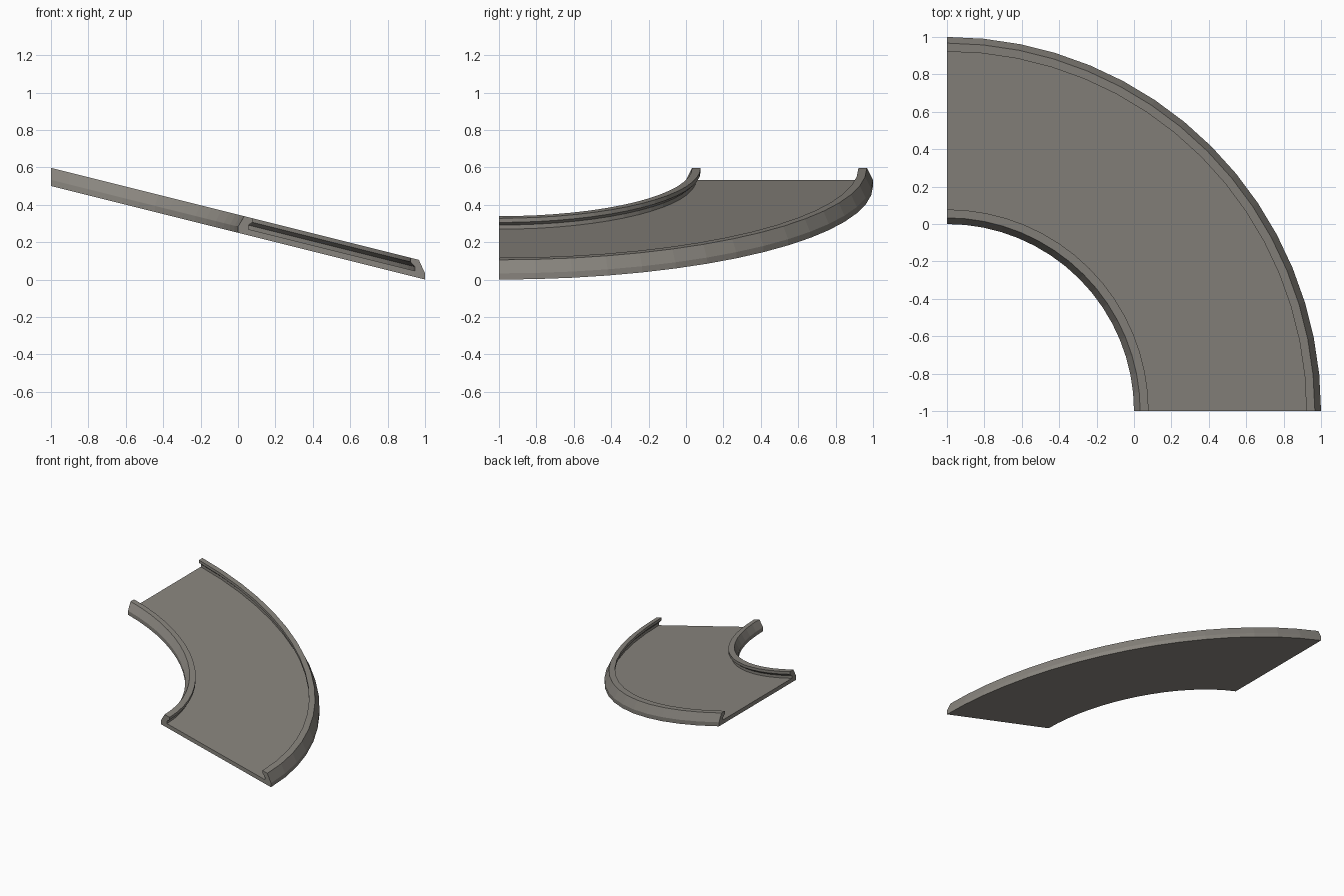
import bpy, bmesh, math

if "Cube" in bpy.data.objects:
    bpy.data.objects.remove(bpy.data.objects["Cube"])

STEPS = 16       # facets along the quarter turn
SLOPE = 0.25     # drop per unit of x

mat = bpy.data.materials.new("warm grey")
mat.diffuse_color = (0.25, 0.235, 0.21, 1)
mat.use_nodes = True
mat.node_tree.nodes["Principled BSDF"].inputs["Base Color"].default_value = mat.diffuse_color

# Half cross-section: (distance in from the rim, height above underside)
# vertical slab edge, inward leaning rail, lip with undercut, deck
rim = [(0, 0), (0, 0.033), (0.033, 0.097), (0.078, 0.097),
       (0.078, 0.075), (0.055, 0.055), (0.055, 0.033)]
# Mirror it to get the full profile between radius 1 and 2
profile = [(1 + d, h) for d, h in rim] + [(2 - d, h) for d, h in reversed(rim)]


def place(r, h, a):
    x = -1 + r * math.cos(a)
    return x, -1 + r * math.sin(a), h + SLOPE * (1 - x)


# Curved sloping track: sweep the profile round the corner (-1, -1)
bm = bmesh.new()
rings = [[bm.verts.new(place(r, h, math.pi / 2 * i / STEPS)) for r, h in profile]
         for i in range(STEPS + 1)]
n = len(profile)
for a, b in zip(rings, rings[1:]):
    for j in range(n):
        k = (j + 1) % n
        bm.faces.new((a[j], a[k], b[k], b[j]))

# End caps
bm.faces.new(rings[0])
bm.faces.new(rings[-1])
bmesh.ops.recalc_face_normals(bm, faces=bm.faces)

mesh = bpy.data.meshes.new("curved_ramp_track")
bm.to_mesh(mesh)
bm.free()
mesh.materials.append(mat)
bpy.context.collection.objects.link(bpy.data.objects.new("curved_ramp_track", mesh))
